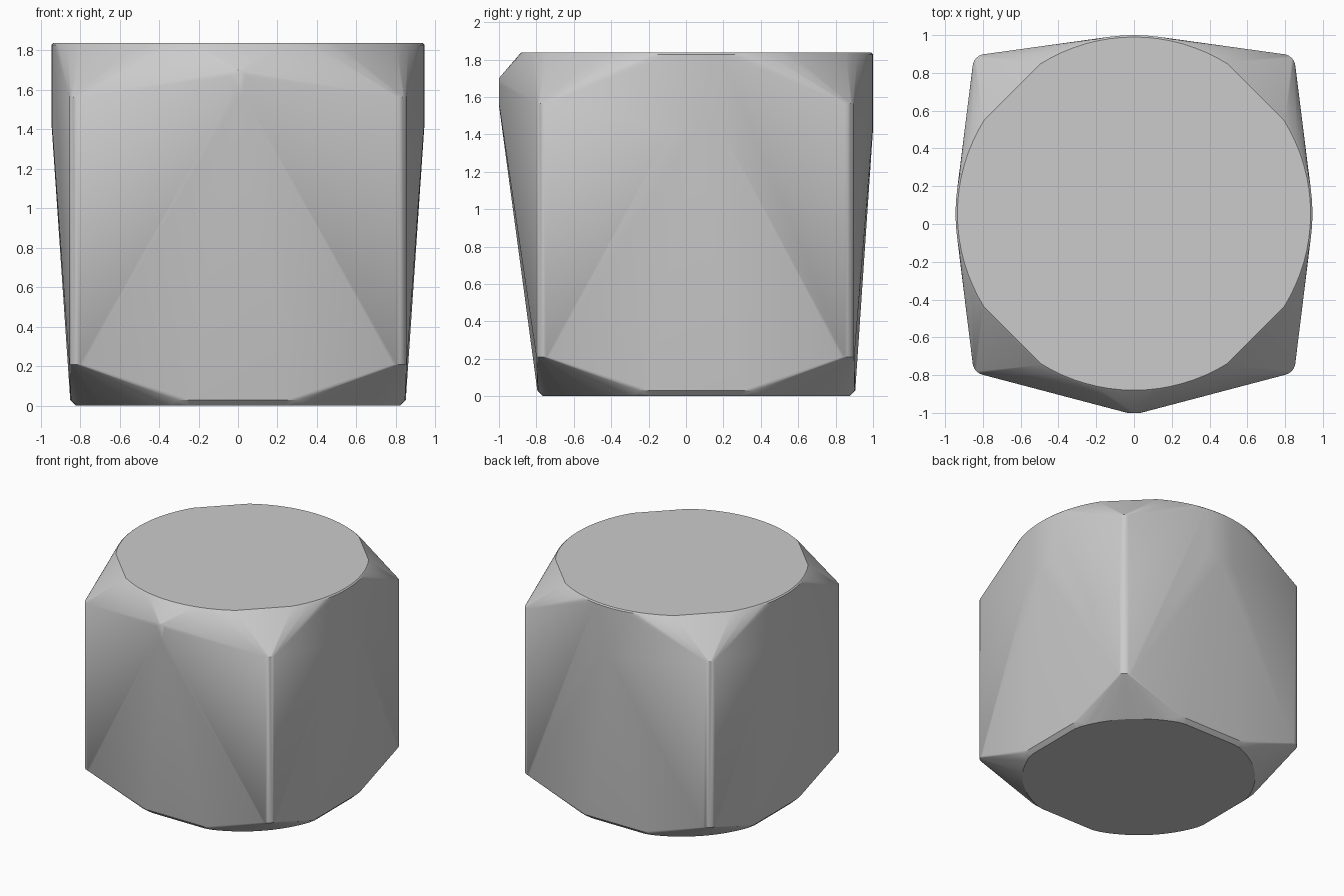
import bpy, bmesh
from math import sin, cos, radians

cube = bpy.data.objects.get("Cube")
if cube:
    bpy.data.objects.remove(cube, do_unlink=True)

CENTRE_Y = 0.055
points = []


def clamp(value, limit):
    return max(-limit, min(limit, value))


def arcs(radius, z, half_angle, step=4, limit=2.0):
    """Four arcs centred on the sides, optionally flattened at a limit."""
    for side in range(4):
        for a in range(-half_angle, half_angle + 1, step):
            t = radians(side * 90 + a)
            points.append((clamp(radius * cos(t), limit),
                           CENTRE_Y + clamp(radius * sin(t), limit), z))


# Rim and upper band
arcs(0.935, 1.837, 32)
arcs(0.945, 1.828, 32)
arcs(0.945, 1.43, 8)

# Base: flattened rounds forming a small bevel
arcs(0.86, 0.0, 44, limit=0.82)
arcs(0.90, 0.03, 20, limit=0.85)

# Rounded corner posts
for sx in (-1, 1):
    for sy in (-1, 1):
        for i in range(7):
            t = radians(i * 15)
            x = sx * (0.785 + 0.07 * cos(t))
            y = CENTRE_Y - 0.005 + sy * (0.78 + 0.07 * sin(t))
            points.extend([(x, y, 0.21), (x, y, 1.565)])

# Front nub: rounded at top and bottom
for i in range(12):
    t = radians(i * 30)
    points.append((0.035 * cos(t), -1.0,
                   (1.665 if sin(t) >= 0 else 1.59) + 0.035 * sin(t)))

# Wrap everything in one taut skin
bm = bmesh.new()
for p in points:
    bm.verts.new(p)
hull = bmesh.ops.convex_hull(bm, input=bm.verts)
unused = {g for g in hull["geom_interior"] + hull["geom_unused"]
          if isinstance(g, bmesh.types.BMVert)}
bmesh.ops.delete(bm, geom=list(unused), context="VERTS")
bmesh.ops.dissolve_limit(bm, angle_limit=radians(0.5),
                         verts=bm.verts, edges=bm.edges)
bmesh.ops.recalc_face_normals(bm, faces=bm.faces)
mesh = bpy.data.meshes.new("rounded_block")
bm.to_mesh(mesh)
bm.free()
block = bpy.data.objects.new("rounded_block", mesh)
bpy.context.collection.objects.link(block)

# Single plain grey
grey = bpy.data.materials.new("light_grey")
grey.use_nodes = True
colour = (0.6, 0.6, 0.6, 1.0)
grey.diffuse_color = colour
grey.node_tree.nodes["Principled BSDF"].inputs["Base Color"].default_value = colour
mesh.materials.append(grey)

# Soft skin with crisp rims
bpy.ops.object.select_all(action="DESELECT")
block.select_set(True)
bpy.context.view_layer.objects.active = block
bpy.ops.object.shade_smooth_by_angle(angle=radians(30))
